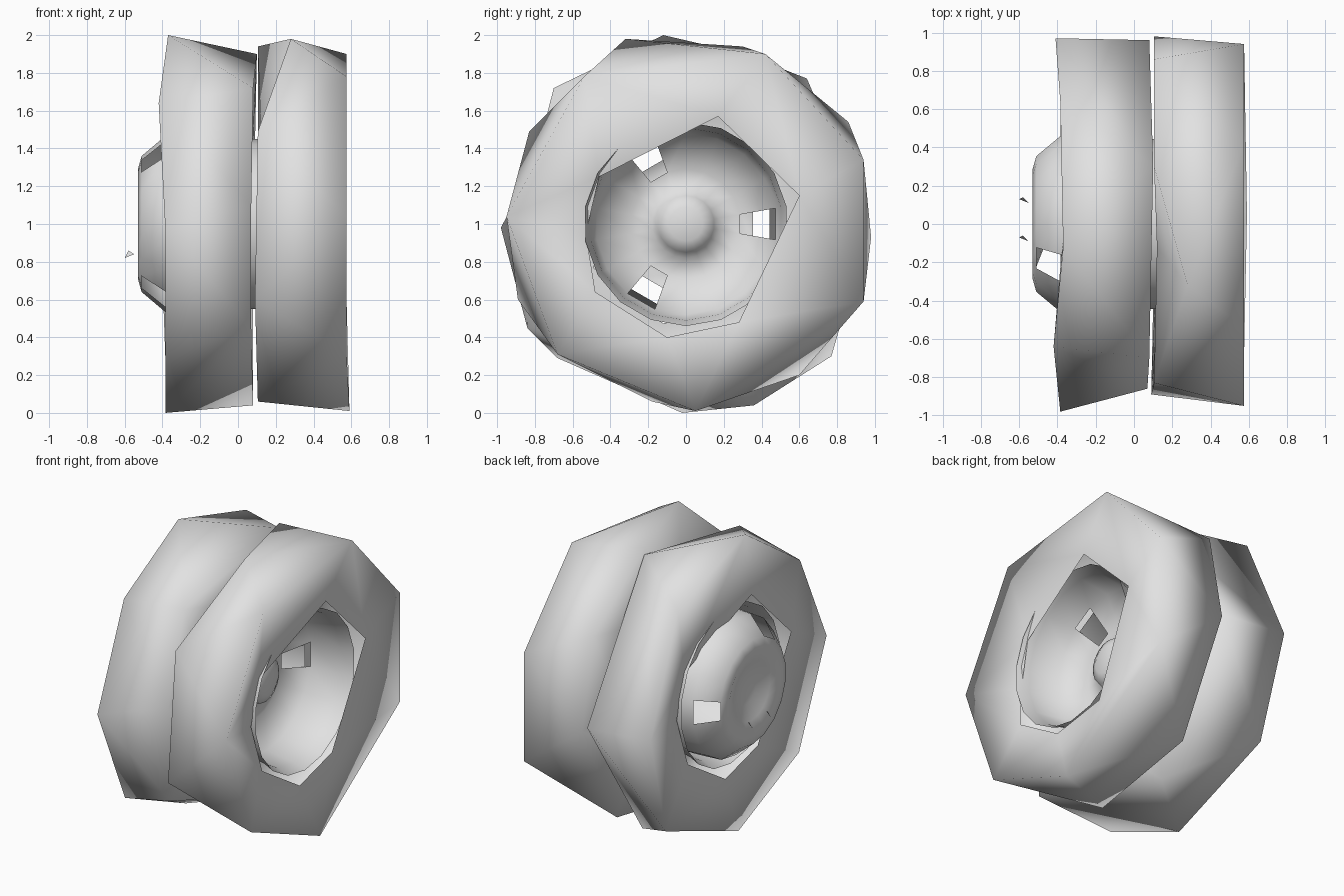
import bpy
import bmesh
from math import atan2, cos, sin, pi, tau

cube = bpy.data.objects.get("Cube")
if cube:
    bpy.data.objects.remove(cube, do_unlink=True)

grey = bpy.data.materials.new("light grey")
grey.use_nodes = True
COLOUR = (0.76, 0.76, 0.76, 1)
grey.diffuse_color = COLOUR
grey.node_tree.nodes["Principled BSDF"].inputs["Base Color"].default_value = COLOUR


def finish(name, bm):
    bmesh.ops.recalc_face_normals(bm, faces=bm.faces)
    for f in bm.faces:
        f.smooth = True
    mesh = bpy.data.meshes.new(name)
    bm.to_mesh(mesh)
    bm.free()
    mesh.materials.append(grey)
    obj = bpy.data.objects.new(name, mesh)
    bpy.context.collection.objects.link(obj)
    return obj


def angle(p):
    return atan2(p[1] - 1, p[0]) % tau


def ring(bm, x, points):
    """Vertices (y, z) around the axle at x; a third number overrides x."""
    return [(angle(p), bm.verts.new((p[2] if len(p) > 2 else x, p[0], p[1])))
            for p in sorted(points, key=angle)]


def zip_rings(bm, a, b):
    """Triangles between two rings whose point counts may differ."""
    i = j = 0
    a = a + [(a[0][0] + tau, a[0][1])]
    b = b + [(b[0][0] + tau, b[0][1])]
    while i < len(a) - 1 or j < len(b) - 1:
        step_a = j == len(b) - 1 or (i < len(a) - 1 and a[i + 1][0] <= b[j + 1][0])
        new = a[i + 1][1] if step_a else b[j + 1][1]
        bm.faces.new((a[i][1], new, b[j][1]))
        if step_a:
            i += 1
        else:
            j += 1


def polygon(n, radius, phase=0.0):
    return [(radius * cos(phase + tau * k / n), 1 + radius * sin(phase + tau * k / n))
            for k in range(n)]


def tyre(name, sections):
    """Casing through bead, tread edge, tread edge, bead."""
    bm = bmesh.new()
    rings = [ring(bm, x, pts) for x, pts in sections]
    for a, b in zip(rings, rings[1:]):
        zip_rings(bm, a, b)
    return finish(name, bm)


def lathe(name, profile, n=18, vents=()):
    """Turned shell around the axle; rows in vents get three openings."""
    bm = bmesh.new()
    rows = [[bm.verts.new((x, *p)) for p in polygon(n, r, -pi / n)] for x, r in profile]
    for k, (a, b) in enumerate(zip(rows, rows[1:])):
        for i in range(n):
            if not (k in vents and i % (n // 3) == 0):
                m = (i + 1) % n
                bm.faces.new((a[i], a[m], b[m], b[i]))
    if profile[-1][1] < 0.3:
        bm.faces.new(rows[-1])
    return finish(name, bm)


# Wheel opening, turned half round for the second tyre
opening = [(0.17, 1.57, 0.55), (0.60, 1.15, 0.55), (0.28, 0.48, 0.52),
           (-0.10, 0.40, 0.54), (-0.48, 0.64, 0.52), (-0.53, 0.95, 0.47),
           (-0.46, 1.25, 0.48)]

# Outer tyre, on the left
tyre("outer_tyre", [
    (0.55, opening),
    (0.575, [(0.94, 1.34), (0.42, 1.90), (-0.54, 1.78), (-0.95, 1.04),
             (-0.68, 0.31), (0.05, 0.01, 0.59), (0.94, 0.59)]),
    (0.105, [(0.98, 0.93), (0.86, 1.54), (0.30, 1.94), (-0.32, 1.98, 0.28),
             (-0.83, 1.49), (-0.89, 0.60, 0.09), (-0.18, 0.06), (0.60, 0.20)]),
    (0.12, polygon(7, 0.54)),
])

# Inner tyre, on the right
tyre("inner_tyre", [
    (0.06, polygon(7, 0.54)),
    (0.08, [(0.96, 0.96), (0.31, 1.90, 0.10), (-0.70, 1.72), (-0.86, 1.10, 0.07),
            (-0.84, 0.45, 0.07), (0.36, 0.04)]),
    (-0.385, [(0.97, 1.00, -0.41), (0.64, 1.77), (-0.12, 2.00, -0.37),
              (-0.64, 1.64, -0.42), (-0.98, 0.98), (-0.68, 0.29), (-0.02, 0.00),
              (0.77, 0.30)]),
    (-0.38, [(-y, z, 0.17 - x) for y, z, x in opening]),
])

# Deep outer rim with a vented disc and a hub boss
lathe("outer_rim", [(0.51, 0.54), (0.43, 0.51), (0.22, 0.48), (0.13, 0.29),
                    (0.13, 0.18), (0.21, 0.15), (0.24, 0.09)], vents=(2,))

# Inner rim barrel and the drum that stands out of it
lathe("inner_rim", [(-0.34, 0.54), (-0.26, 0.51), (0.07, 0.45), (0.20, 0.45)])
lathe("brake_drum", [(-0.20, 0.48), (-0.38, 0.47), (-0.51, 0.36), (-0.53, 0.29),
                     (-0.50, 0.20), (-0.46, 0.10)], vents=(1,))

# Two small stud tips beyond the drum
for k, y in enumerate((-0.07, 0.13)):
    bm = bmesh.new()
    bm.faces.new([bm.verts.new(p) for p in
                  ((-0.60, y, 0.82), (-0.55, y - 0.02, 0.84), (-0.58, y + 0.01, 0.86))])
    finish(f"stud_tip_{k + 1}", bm)
